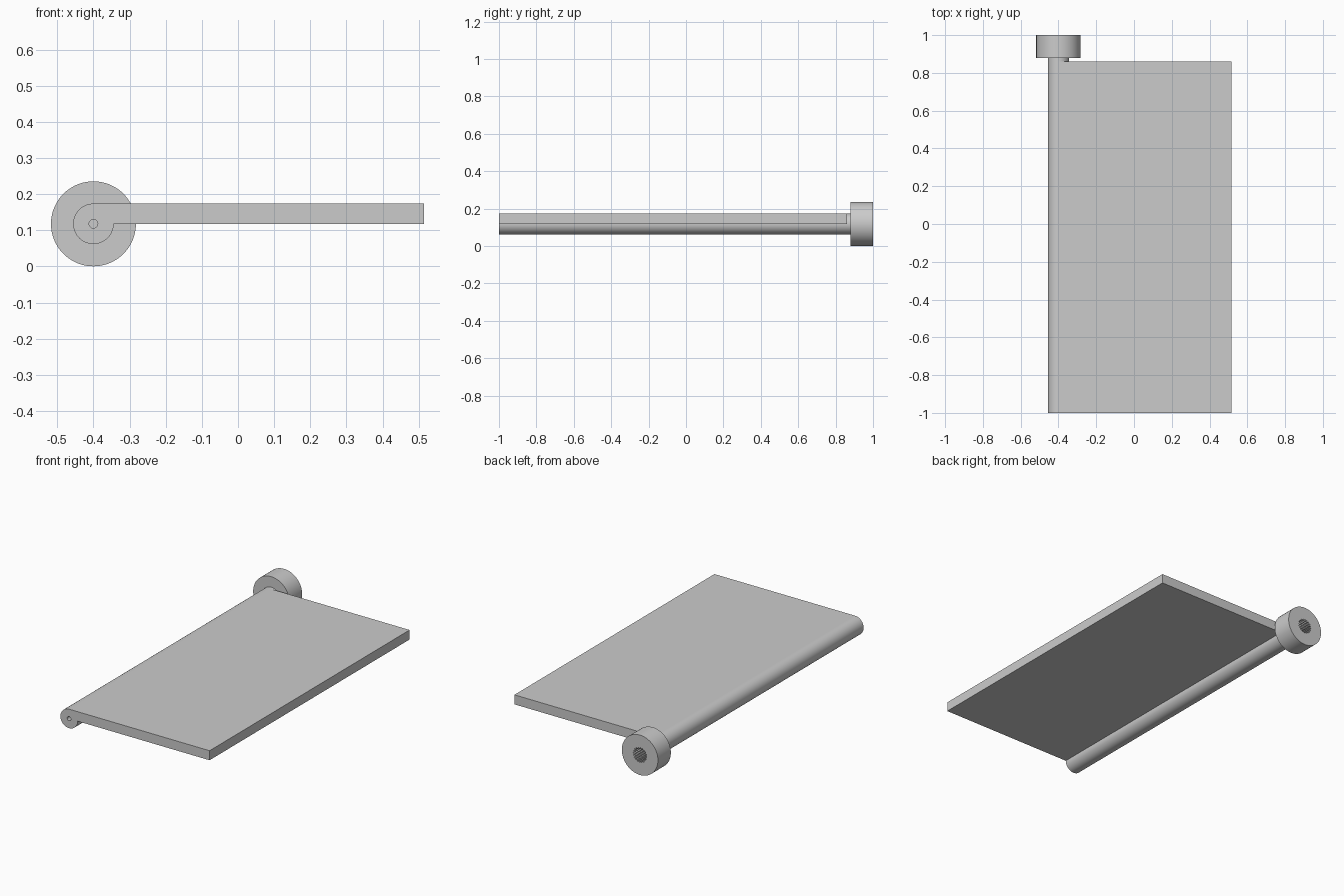
import bpy, bmesh, math

if "Cube" in bpy.data.objects:
    bpy.data.objects.remove(bpy.data.objects["Cube"])

CX, CZ = -0.40, 0.118          # hinge axis
R_BARREL, R_KNOB = 0.056, 0.1175
PLATE_EDGE = 0.515

grey = bpy.data.materials.new("light grey")
grey.use_nodes = True
grey.diffuse_color = (0.6, 0.6, 0.6, 1)
grey.node_tree.nodes["Principled BSDF"].inputs["Base Color"].default_value = (0.6, 0.6, 0.6, 1)


def arc(radius, start, end, steps):
    """Points around the hinge axis in the x-z plane, angles in degrees."""
    angles = [math.radians(start + (end - start) * i / steps) for i in range(steps + 1)]
    return [(CX + radius * math.cos(a), CZ + radius * math.sin(a)) for a in angles]


def circle(radius, steps):
    return arc(radius, 0, 360, steps)[:-1]


def spline_socket(outer, inner, teeth):
    """Toothed outline."""
    pts = []
    for i in range(teeth * 4):
        a = 2 * math.pi * i / (teeth * 4)
        r = outer if i % 4 < 2 else inner
        pts.append((CX + r * math.cos(a), CZ + r * math.sin(a)))
    return pts


def prism(name, outline, y_open, y_closed, hole=None, y_floor=0):
    """Extrude an outline along y, with an optional blind hole in the y_open end."""
    bm = bmesh.new()

    def ring(pts, y):
        return [bm.verts.new((x, y, z)) for x, z in pts]

    def walls(a, b):
        for i in range(len(a)):
            j = (i + 1) % len(a)
            bm.faces.new((a[i], a[j], b[j], b[i]))

    near, far = ring(outline, y_open), ring(outline, y_closed)
    walls(near, far)
    bm.faces.new(far)
    if hole:
        mouth, floor = ring(hole, y_open), ring(hole, y_floor)
        walls(mouth, floor)
        bm.faces.new(floor)
        rim = [bm.edges.get((loop[i - 1], loop[i]))
               for loop in (near, mouth) for i in range(len(loop))]
        bmesh.ops.triangle_fill(bm, edges=rim, use_beauty=True, normal=(0, y_open - y_closed, 0))
    else:
        bm.faces.new(near)
    bmesh.ops.recalc_face_normals(bm, faces=bm.faces)
    mesh = bpy.data.meshes.new(name)
    bm.to_mesh(mesh)
    bm.free()
    mesh.materials.append(grey)
    obj = bpy.data.objects.new(name, mesh)
    bpy.context.collection.objects.link(obj)
    bpy.ops.object.select_all(action='DESELECT')
    obj.select_set(True)
    bpy.context.view_layer.objects.active = obj
    bpy.ops.object.shade_smooth_by_angle(angle=math.radians(25))
    # keep the broad plate faces perfectly flat
    for poly in mesh.polygons:
        if poly.area > 0.05 or abs(poly.normal.y) > 0.9:
            poly.use_smooth = False
    return obj


# Flap: plate and hinge barrel in one profile, with a pin hole in the front
flap_outline = arc(R_BARREL, 90, 360, 48) + [(PLATE_EDGE, CZ), (PLATE_EDGE, CZ + R_BARREL)]
prism("flap", flap_outline, -1.0, 0.86, circle(0.012, 24), -0.88)

# Short neck joining the barrel to the knob
prism("barrel_neck", circle(R_BARREL, 64), 0.86, 0.885)

# Knob with a toothed socket in the back
prism("knob", circle(R_KNOB, 80), 1.0, 0.88, spline_socket(0.044, 0.037, 20), 0.90)
